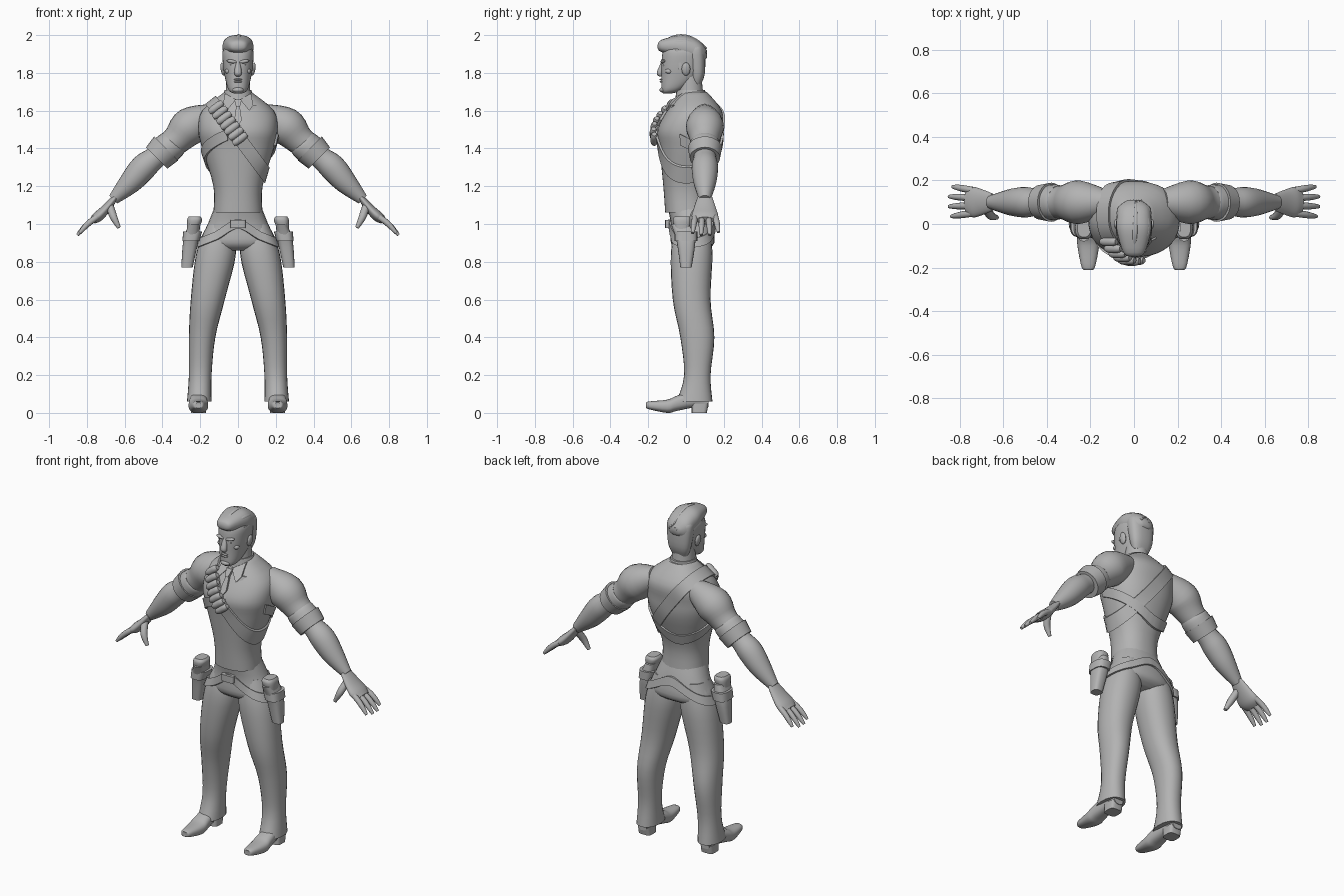
import bpy, bmesh, math
from mathutils import Vector, Matrix
from mathutils.bvhtree import BVHTree

old_cube = bpy.data.objects.get("Cube")
if old_cube:
    bpy.data.objects.remove(old_cube, do_unlink=True)

RIGHT, BACK, UP = Matrix.Identity(3)
GREY = (.45, .45, .45, 1)
material = bpy.data.materials.new("plain_grey")
material.use_nodes = True
material.diffuse_color = GREY
material.node_tree.nodes["Principled BSDF"].inputs["Base Color"].default_value = GREY
parts = []


def finish(name, bm, mirror):
    bmesh.ops.recalc_face_normals(bm, faces=bm.faces)
    mesh = bpy.data.meshes.new(name)
    bm.to_mesh(mesh)
    bm.free()
    mesh.materials.append(material)
    part = bpy.data.objects.new(name, mesh)
    bpy.context.scene.collection.objects.link(part)
    if mirror:
        part.modifiers.new("mirror", 'MIRROR')
    parts.append(part)
    return part


def skin(name, rings, mirror=False, loop=False):
    bm = bmesh.new()
    verts = [[bm.verts.new(point) for point in ring] for ring in rings]
    pairs = list(zip(verts, verts[1:]))
    if loop:
        pairs.append((verts[-1], verts[0]))
    else:
        bm.faces.new(verts[0])
        bm.faces.new(verts[-1])
    for ring, other in pairs:
        for i in range(len(ring)):
            bm.faces.new((ring[i - 1], ring[i], other[i], other[i - 1]))
    return finish(name, bm, mirror)


def smooth(rows, steps):
    padded = [rows[0], *rows, rows[-1]]
    result = []
    for four in zip(padded, padded[1:], padded[2:], padded[3:]):
        for step in range(steps):
            t = step / steps
            result.append([b + t / 2 * (c - a + t * (2 * a - 5 * b + 4 * c - d + t * (3 * (b - c) + d - a)))
                           for a, b, c, d in zip(*four)])
    return result + [list(rows[-1])]


def loft(name, rows, side=BACK, along=None, sides=24, power=2, steps=4, mirror=False):
    rows = smooth(rows, steps)
    centres = [Vector(row[:3]) for row in rows]
    rings = []
    for i, row in enumerate(rows):
        ahead = centres[min(i + 1, len(rows) - 1)]
        tangent = (along or ahead - centres[max(i - 1, 0)]).normalized()
        first = (side - tangent * side.dot(tangent)).normalized()
        second = tangent.cross(first)
        ring = []
        for j in range(sides):
            angle = math.tau * j / sides
            cos, sin = (math.copysign(abs(f) ** (2 / power), f) for f in (math.cos(angle), math.sin(angle)))
            ring.append(centres[i] + first * row[3] * cos + second * row[4] * sin)
        rings.append(ring)
    return skin(name, rings, mirror)


def upright(name, rows, **options):
    sections = [((inner + outer) / 2, (front + back) / 2, z, (back - front) / 2, (outer - inner) / 2)
                for z, inner, outer, front, back in rows]
    return loft(name, sections, along=UP, **options)


def centred(name, rows, **options):
    return upright(name, [(z, -width, width, front, back) for z, width, front, back in rows], **options)


def lengthwise(name, x, rows, **options):
    sections = [(x, y, (bottom + top) / 2, width, (top - bottom) / 2) for y, width, bottom, top in rows]
    return loft(name, sections, side=RIGHT, along=BACK, **options)


def arm(name, rows, flatten=1, **options):
    sections = [(x, .1, z, radius, radius * flatten) for x, z, radius in rows]
    return loft(name, sections, mirror=True, **options)


def ball(name, centre, size, mirror=False, tilt=0):
    bm = bmesh.new()
    place = Matrix.Translation(centre) @ Matrix.Rotation(tilt, 4, 'Y') @ Matrix.Diagonal((*size, 1))
    bmesh.ops.create_uvsphere(bm, u_segments=16, v_segments=10, radius=1, matrix=place)
    finish(name, bm, mirror)


def surface(*objects):
    points, faces = [], []
    for part in objects:
        for flip in (1, -1) if part.modifiers else (1,):
            base = len(points)
            points += [Vector((v.co.x * flip, v.co.y, v.co.z)) for v in part.data.vertices]
            faces += [[base + i for i in face.vertices] for face in part.data.polygons]
    return BVHTree.FromPolygons(points, faces)


# Vest, neck, collar and trousers
vest = centred("vest", [(1.06, .13, -.11, .12), (1.2, .13, -.12, .12), (1.4, .19, -.14, .18), (1.5, .21, -.15, .19),
                        (1.6, .19, -.1, .19), (1.7, .07, -.03, .11)], power=2.3, sides=40)
neck = centred("neck", [(1.6, .07, -.05, .1), (1.8, .06, -.04, .08)])
collar = centred("collar_band", [(1.64, .09, -.06, .12), (1.71, .07, -.05, .1)])
hips = centred("trouser_hips", [(1.1, .12, -.1, .11), (1, .16, -.08, .14), (.9, .2, -.08, .15), (.86, .13, -.04, .1)],
               power=2.3)
legs = upright("trouser_legs", [(1, .04, .16, -.05, .12), (.85, .01, .22, -.08, .14), (.6, .07, .25, -.07, .13),
                                (.4, .12, .26, -.03, .15), (.2, .14, .26, -.01, .13), (.06, .14, .27, -.05, .14)],
               mirror=True, power=2.2)

# Shoes
lengthwise("shoes", .21, [(.12, .03, .03, .08), (.05, .04, .03, .12), (-.05, .05, .01, .09), (-.1, .05, 0, .07),
                          (-.2, .03, .02, .06), (-.21, .01, .03, .05)], mirror=True, power=2.5)
upright("shoe_heels", [(0, .17, .25, .03, .11), (.05, .17, .25, .03, .12)], mirror=True, power=4, steps=1)

# Sleeves, cuffs, forearms and hands
arm("sleeves", [(.13, 1.58, .06), (.25, 1.52, .1), (.32, 1.45, .08), (.38, 1.4, .07)])
arm("sleeve_cuffs", [(.34, 1.43, .07), (.35, 1.42, .08), (.41, 1.37, .08), (.42, 1.36, .06)])
arm("cuff_folds", [(.38, 1.4, .09), (.43, 1.35, .08)], steps=1)
arm("forearms", [(.38, 1.4, .06), (.44, 1.35, .06), (.5, 1.3, .07), (.57, 1.22, .06), (.66, 1.13, .03)])
arm("palms", [(.65, 1.14, .04), (.7, 1.08, .06), (.74, 1.04, .07), (.77, 1.02, .05)], flatten=.4)
for finger, spread, reach in ("index", -.5, .9), ("middle", -.15, 1), ("ring", .2, 1), ("little", .55, .85):
    path = []
    for step in range(7):
        t = step / 6
        path.append((.74 + .11 * reach * t, .1 + spread * (.1 + .03 * t), 1.04 - .1 * reach * t + .01 * math.sin(3 * t),
                     *[.016 * (1 - t ** 4 / 2)] * 2))
    loft(finger + "_fingers", path, sides=12, steps=2, mirror=True)
loft("thumbs", [(.68, .08, 1.1, .02, .02), (.66, .04, 1.04, .02, .02), (.63, .03, .98, .01, .01)], sides=12, mirror=True)

# Head and face
centred("head", [(1.69, .02, -.12, -.08), (1.71, .05, -.13, -.02), (1.78, .07, -.13, .07), (1.85, .08, -.13, .09),
                 (1.92, .08, -.12, .09), (1.97, .04, -.08, .05)], power=2.3, sides=32)
centred("nose", [(1.86, .01, -.13, -.11), (1.8, .02, -.155, -.12), (1.78, .01, -.14, -.12)], sides=12)
ball("brows", (.03, -.12, 1.86), (.03, .015, .01), True, -.15)
ball("eyes", (.03, -.115, 1.84), (.014, .01, .007), True)
ball("cheekbones", (.05, -.09, 1.81), (.02, .02, .015), True, .3)
for lip, z in ("upper", 1.765), ("lower", 1.753):
    ball(lip + "_lip", (0, -.13, z), (.022, .01, .005))
ball("chin", (0, -.12, 1.71), (.03, .02, .015))
ball("ears", (.08, 0, 1.82), (.012, .023, .035), True, .15)

# Swept-back hair
lengthwise("hair", 0, [(-.15, .02, 1.93, 1.95), (-.13, .05, 1.91, 1.975), (-.03, .08, 1.88, 2), (.03, .08, 1.86, 1.99),
                       (.08, .07, 1.85, 1.96), (.11, .03, 1.88, 1.92)], power=2.4)
centred("nape_hair", [(1.74, .05, .03, .08), (1.8, .07, .02, .1), (1.92, .08, 0, .1), (1.95, .06, 0, .08)], power=2.5)
upright("sideburns", [(1.82, .06, .08, -.04, -.02), (1.92, .06, .08, -.06, .02)], mirror=True, power=3)
for lock in range(-2, 3):
    path = []
    for step in range(9):
        t = step / 8
        radius = .003 + .012 * math.sin(math.pi * t)
        path.append((lock * (.012 + .016 * math.sin(math.pi * t)) + .01 * t, -.14 + .25 * t,
                     1.99 - .012 * abs(lock) - .05 * (2 * t - .9) ** 2, radius, radius))
    loft(f"hair_lock_{lock + 3}", path, side=UP, sides=10, steps=2)

# Straps and plates wrapped on the body
chest = surface(vest, neck, collar)
seat = surface(hips, legs)


def strap(name, target, frame, width, start=0, end=math.tau, count=72):
    loop = end - start == math.tau
    rings = []
    for i in range(count):
        centre, outward, across = frame(start + (end - start) * i / count)
        ring = []
        for edge, lift in (-.5, -.01), (-.5, .012), (.5, .012), (.5, -.01):
            hit = target.ray_cast(centre + across * edge * width + outward, -outward)[0]
            if hit:
                ring.append(hit + outward * lift)
        if len(ring) == 4:
            rings.append(ring)
    skin(name, rings, loop=loop)


def front(x, z):
    hit = chest.ray_cast(Vector((x, -1, z)), BACK)[0]
    return hit.y if hit else -.04


def plate(name, outline, thickness, mirror=False):
    skin(name, [[(x, front(x, z) + depth, z) for x, z in outline] for depth in (-thickness, .02)], mirror)


across_strap = Vector((.8, 0, .6))
down_strap = Vector((.6, 0, -.8))


def shoulder_frame(angle):
    return Vector((-.02, .03, 1.49)), down_strap * math.cos(angle) + BACK * math.sin(angle), across_strap


def rib_frame(angle):
    outward = Vector((math.sin(angle), math.cos(angle), 0))
    return Vector((0, .02, 1.38 + .04 * outward.x - .11 * outward.y)), outward, UP


def belt_frame(angle):
    return Vector((0, .02, .95 - .05 * math.cos(2 * angle))), Vector((math.cos(angle), math.sin(angle), 0)), UP


strap("shoulder_strap", chest, shoulder_frame, .07)
strap("rib_strap", chest, rib_frame, .06, start=-.9 * math.pi, end=.6 * math.pi)
strap("gun_belt", seat, belt_frame, .05)
centred("belt_buckle", [(.98, .04, -.11, -.08), (1.02, .04, -.11, -.08)], power=5, steps=1)

# Cartridges on the shoulder strap
for i in range(7):
    middle = Vector((-.02, 0, 1.49)) + down_strap * (.035 * i - .16)
    middle.y = front(middle.x, middle.z) - .02
    shape = [(*(middle + across_strap * s / 90), *[.021 * (1 - (s / 5) ** 4)] * 2) for s in range(-4, 5)]
    loft(f"cartridge_{i + 1}", shape, along=across_strap, sides=14, steps=1)

# Collar flaps, tie and vest edging
plate("collar_flaps", [(.01, 1.66), (.07, 1.69), (.08, 1.63), (.06, 1.6)], .015, True)
plate("tie_knot", [(-.02, 1.66), (.02, 1.66), (.01, 1.62), (-.01, 1.62)], .025)
plate("tie", [(-.01, 1.62), (.01, 1.62), (.02, 1.55), (0, 1.52), (-.02, 1.55)], .015)
plate("vest_lapels", [(.08, 1.63), (.1, 1.63), (.01, 1.49), (0, 1.5)], .008, True)

# Holsters with pistol grips
loft("holsters", [(.23, -.02, 1, .06, .03), (.25, 0, .91, .05, .04), (.27, 0, .77, .03, .03)],
     along=UP, power=2.8, mirror=True)
loft("holster_bands", [(.24, 0, .96, .06, .05), (.25, 0, .91, .06, .045)], along=UP, power=2.8, mirror=True)
loft("pistol_grips", [(.24, -.02, .97, .04, .03), (.23, -.02, 1.02, .05, .04), (.23, -.02, 1.04, .04, .03)],
     along=UP, power=2.6, mirror=True)

# Smooth shading with kept creases
bpy.ops.object.select_all(action='DESELECT')
for part in parts:
    part.select_set(True)
bpy.context.view_layer.objects.active = vest
bpy.ops.object.shade_smooth_by_angle(angle=math.radians(40))
